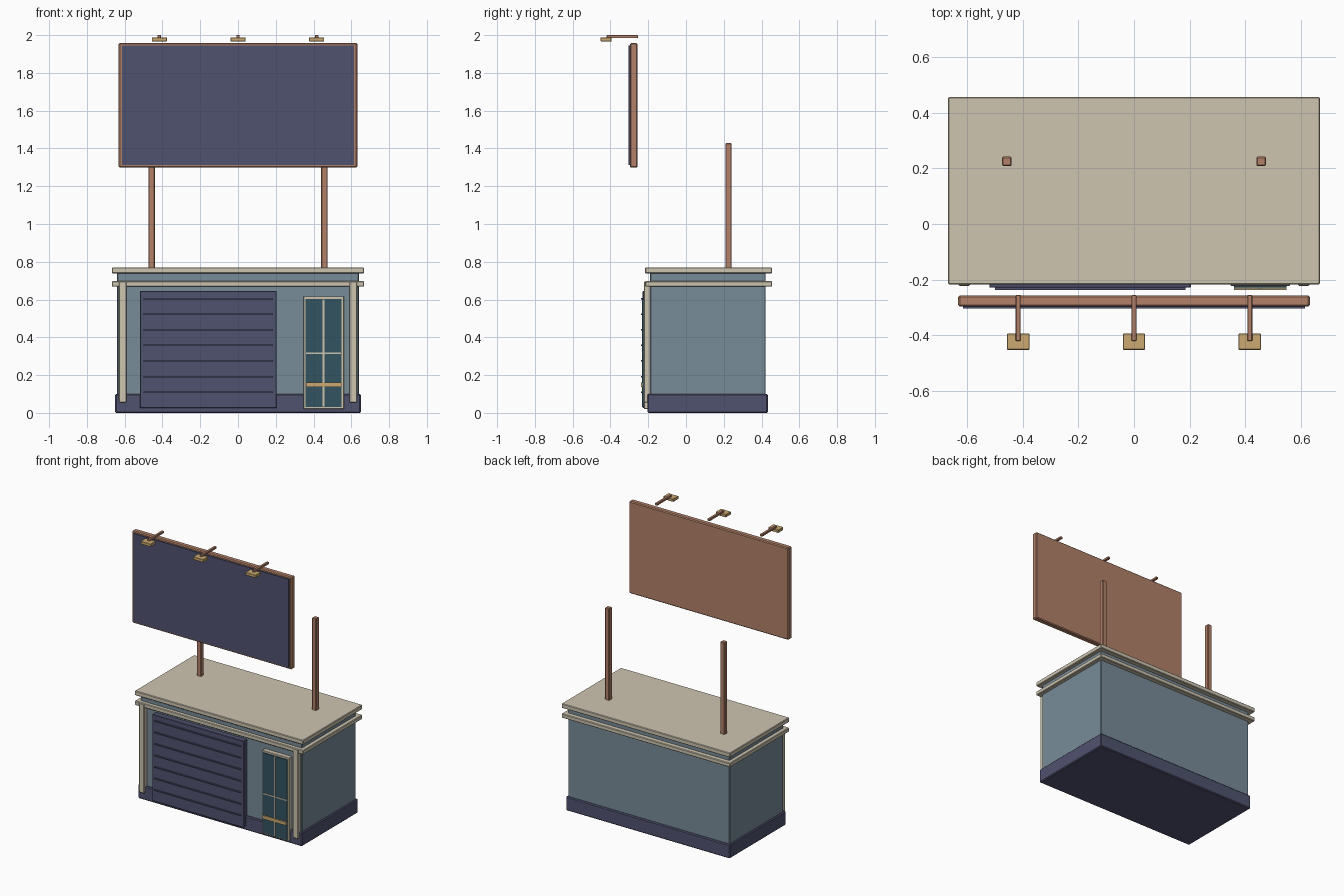
import bpy

cube = bpy.data.objects.get("Cube")
if cube:
    bpy.data.objects.remove(cube, do_unlink=True)


def material(name, rgb):
    lin = [(c / 255 / 12.92) if c < 11 else ((c / 255 + 0.055) / 1.055) ** 2.4 for c in rgb]
    m = bpy.data.materials.new(name)
    m.use_nodes = True
    m.diffuse_color = (*lin, 1)
    m.node_tree.nodes["Principled BSDF"].inputs["Base Color"].default_value = (*lin, 1)
    return m


navy = material("navy", (80, 82, 112))
blue = material("grey blue wall", (120, 140, 153))
cream = material("cream trim", (206, 197, 176))
copper = material("copper brown", (178, 129, 105))
teal = material("dark teal glass", (50, 84, 96))
tan = material("tan metal", (204, 170, 114))


def box(name, mat, x, y, z, bevel=0.0):
    """Box between (min, max) pairs, with an optional small chamfer."""
    bpy.ops.mesh.primitive_cube_add(size=1, location=[sum(r) / 2 for r in (x, y, z)])
    ob = bpy.context.object
    ob.name = name
    ob.scale = [r[1] - r[0] for r in (x, y, z)]
    bpy.ops.object.transform_apply(location=False, rotation=False, scale=True)
    ob.data.materials.append(mat)
    if bevel:
        mod = ob.modifiers.new("chamfer", 'BEVEL')
        mod.width = bevel
        mod.segments = 1
    return ob


def around(c, half):
    return (c - half, c + half)


# Building shell
box("plinth", navy, (-0.65, 0.65), (-0.205, 0.433), (0, 0.10), 0.006)
box("walls", blue, (-0.64, 0.64), (-0.19, 0.422), (0.002, 0.755), 0.004)
box("lower_cornice", cream, (-0.668, 0.668), (-0.217, 0.456), (0.668, 0.698), 0.004)
box("roof_slab", cream, (-0.668, 0.668), (-0.217, 0.456), (0.738, 0.77), 0.004)
for side, name in ((-1, "right_pilaster"), (1, "left_pilaster")):
    box(name, cream, around(side * 0.61, 0.02), (-0.222, -0.185), (0.055, 0.695), 0.003)

# Roller shutter with horizontal ribs
box("shutter", navy, (-0.52, 0.205), (-0.229, -0.185), (0.025, 0.646), 0.003)
for i in range(7):
    box("shutter_rib", navy, (-0.50, 0.185), (-0.237, -0.225), around(0.11 + i * 0.0825, 0.004))

# Glazed door
dx = 0.4535
box("door_frame", cream, around(dx, 0.107), (-0.222, -0.185), (0.02, 0.617), 0.002)
box("door_glass", teal, around(dx, 0.095), (-0.229, -0.2), (0.03, 0.604))
box("door_mullion", cream, around(dx, 0.005), (-0.234, -0.22), (0.03, 0.604))
box("door_crossbar", cream, around(dx, 0.095), (-0.233, -0.22), around(0.315, 0.004))
box("door_push_bar", tan, around(dx, 0.094), (-0.238, -0.22), around(0.148, 0.012))

# Billboard and roof posts
box("billboard_back", copper, (-0.632, 0.632), (-0.297, -0.257), (1.298, 1.958), 0.006)
box("billboard_panel", navy, (-0.615, 0.615), (-0.304, -0.29), (1.312, 1.944))
for side, name in ((-1, "right_post"), (1, "left_post")):
    box(name, copper, around(side * 0.457, 0.017), around(0.225, 0.017), (0.755, 1.428), 0.004)

# Lamps above the billboard
for i in (-1, 0, 1):
    cx = i * 0.416
    box("lamp_arm", copper, around(cx, 0.009), (-0.42, -0.255), (1.984, 2.0), 0.002)
    box("lamp_head", tan, around(cx, 0.04), (-0.452, -0.394), (1.967, 1.988), 0.002)
